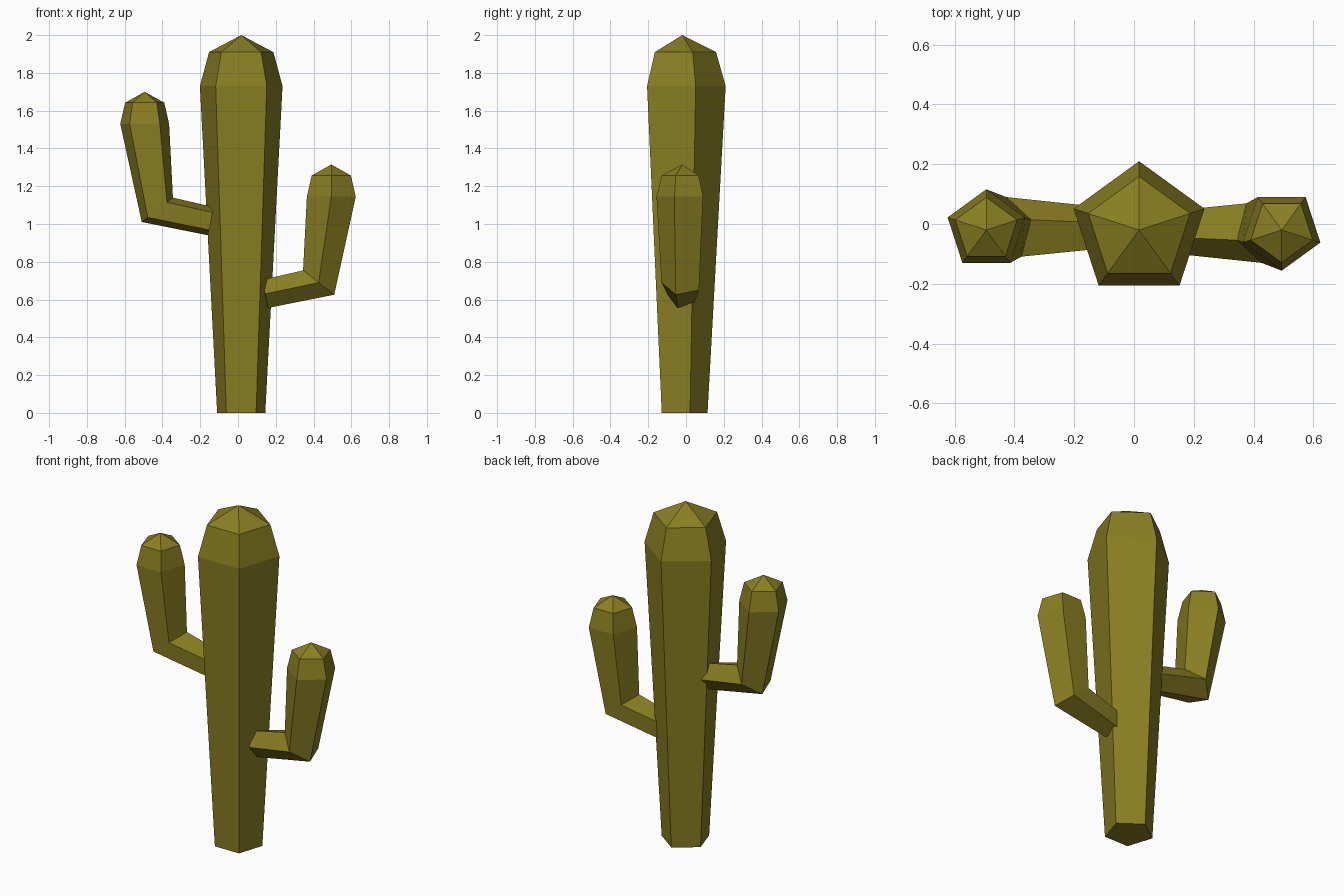
import bpy, bmesh, math
from mathutils import Vector

if "Cube" in bpy.data.objects:
    bpy.data.objects.remove(bpy.data.objects["Cube"])

olive = bpy.data.materials.new("olive")
olive.diffuse_color = (0.25, 0.21, 0.015, 1)
olive.use_nodes = True
olive.node_tree.nodes["Principled BSDF"].inputs["Base Color"].default_value = olive.diffuse_color


def loft(name, rings, apex):
    """Five-sided tube: rings of (x, z, radius, tilt in degrees), closed by a point."""
    bm = bmesh.new()
    loops = []
    for x, z, r, tilt in rings:
        t = math.radians(tilt)
        u, v = Vector((math.cos(t), 0, math.sin(t))), Vector((0, 1, 0))
        loop = []
        for i in range(5):
            a = math.radians(90 + 72 * i)
            loop.append(bm.verts.new(Vector((x, 0, z)) + r * (math.cos(a) * u + math.sin(a) * v)))
        loops.append(loop)
    tip = bm.verts.new((apex[0], 0, apex[1]))
    bm.faces.new(loops[0])
    for lo, hi in zip(loops, loops[1:]):
        for i in range(5):
            j = (i + 1) % 5
            bm.faces.new((lo[i], lo[j], hi[j], hi[i]))
    for i in range(5):
        bm.faces.new((loops[-1][i], loops[-1][(i + 1) % 5], tip))
    bmesh.ops.recalc_face_normals(bm, faces=bm.faces)
    mesh = bpy.data.meshes.new(name)
    bm.to_mesh(mesh)
    bm.free()
    mesh.materials.append(olive)
    obj = bpy.data.objects.new(name, mesh)
    bpy.context.collection.objects.link(obj)
    obj.location.y = -0.02
    return obj


# Trunk, widening upwards to a faceted cap
loft("trunk", [(0.017, 0, 0.134, 0), (0.017, 1.73, 0.23, 0), (0.017, 1.91, 0.179, 0)], (0.017, 2.0))

# Arm: root in the trunk, tilted elbow, upright end with cap
arm = [(-0.143, 1.015, 0.08, 78), (-0.427, 1.075, 0.11, 38),
       (-0.494, 1.53, 0.136, 0), (-0.494, 1.642, 0.109, 0)]
loft("left_arm", arm, (-0.494, 1.70))

# Same arm turned half round and set lower
right = loft("right_arm", arm, (-0.494, 1.70))
right.rotation_euler.z = math.pi
right.location.z = -0.385
